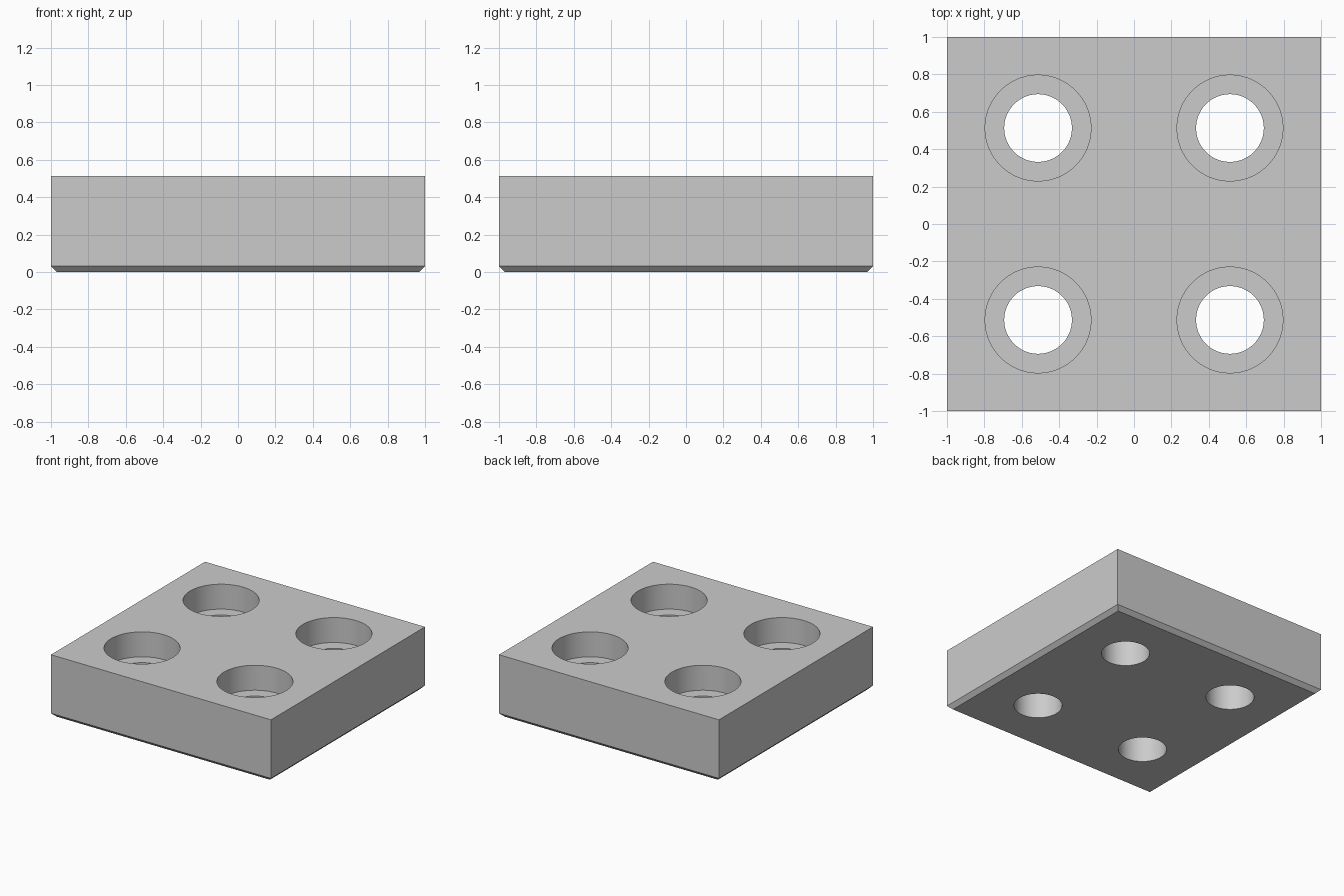
import bpy
import bmesh
from math import radians
from mathutils import Matrix

HEIGHT = 0.513
CHAMFER = 0.032
FLOOR = 0.308      # height of the counterbore floor
SPACING = 0.513
SEGMENTS = 96

if "Cube" in bpy.data.objects:
    bpy.data.objects.remove(bpy.data.objects["Cube"], do_unlink=True)

grey = bpy.data.materials.new("plain grey")
grey.use_nodes = True
colour = (0.6, 0.6, 0.6, 1)
grey.diffuse_color = colour
grey.node_tree.nodes["Principled BSDF"].inputs["Base Color"].default_value = colour


def make_object(name, bm):
    mesh = bpy.data.meshes.new(name)
    bm.to_mesh(mesh)
    bm.free()
    mesh.materials.append(grey)
    obj = bpy.data.objects.new(name, mesh)
    bpy.context.collection.objects.link(obj)
    return obj


def add_cylinders(name, radius, bottom, top):
    # One cylinder per hole position
    bm = bmesh.new()
    for x in (-SPACING, SPACING):
        for y in (-SPACING, SPACING):
            bmesh.ops.create_cone(
                bm, cap_ends=True, segments=SEGMENTS,
                radius1=radius, radius2=radius, depth=top - bottom,
                matrix=Matrix.Translation((x, y, (top + bottom) / 2)))
    obj = make_object(name, bm)
    obj.hide_render = True
    return obj


# Square block with a chamfer around the underside
bm = bmesh.new()
bmesh.ops.create_cube(
    bm, size=1,
    matrix=Matrix.Translation((0, 0, HEIGHT / 2)) @ Matrix.Diagonal((2, 2, HEIGHT, 1)))
rim = [e for e in bm.edges if all(v.co.z < 0.01 for v in e.verts)]
bmesh.ops.bevel(bm, geom=rim, offset=CHAMFER, segments=1, affect='EDGES')
block = make_object("block", bm)

# Through holes and wider counterbores
cutters = [add_cylinders("through_hole_cutters", 0.181, -0.1, HEIGHT + 0.1),
           add_cylinders("counterbore_cutters", 0.283, FLOOR, HEIGHT + 0.1)]
bpy.context.view_layer.objects.active = block
for cutter in cutters:
    cut = block.modifiers.new(cutter.name, 'BOOLEAN')
    cut.operation = 'DIFFERENCE'
    cut.solver = 'EXACT'
    cut.object = cutter
    bpy.ops.object.modifier_apply(modifier=cut.name)
    bpy.data.objects.remove(cutter, do_unlink=True)

# Smooth bore walls with crisp rims
bpy.ops.object.select_all(action='DESELECT')
block.select_set(True)
bpy.ops.object.shade_smooth_by_angle(angle=radians(30))
